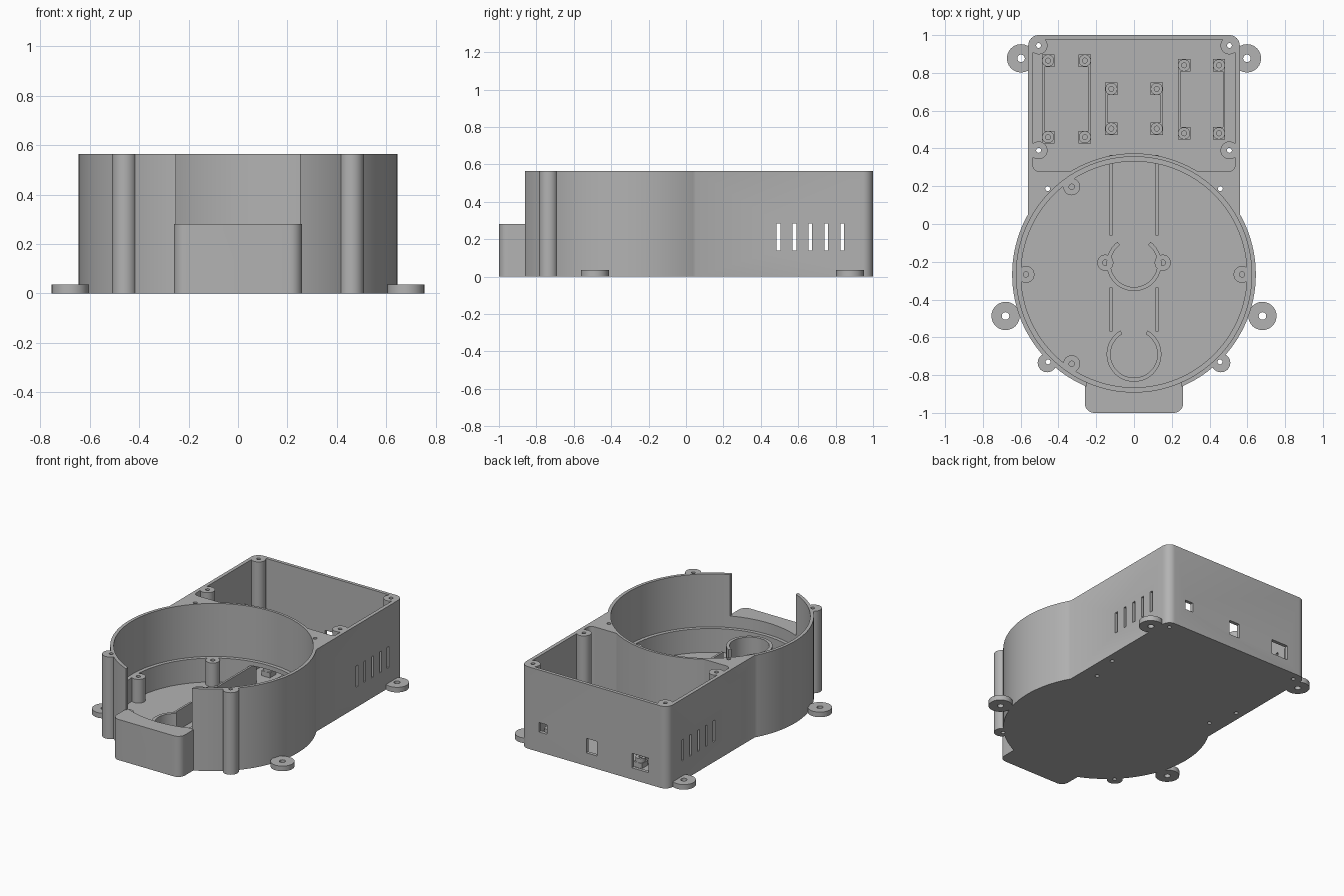
import bpy, bmesh
from math import cos, sin, radians, pi
from mathutils import Matrix

cube = bpy.data.objects.get("Cube")
if cube:
    bpy.data.objects.remove(cube, do_unlink=True)

grey = bpy.data.materials.new("plain_grey")
grey.use_nodes = True
grey.diffuse_color = (0.45, 0.45, 0.45, 1)
grey.node_tree.nodes["Principled BSDF"].inputs["Base Color"].default_value = (0.45, 0.45, 0.45, 1)

H = 0.565        # full height
FLOOR = 0.036    # floor thickness
LEDGE = 0.2      # height of the step inside the round chamber
CY = -0.267      # centre of the round chamber


def finish(name, bm):
    bmesh.ops.recalc_face_normals(bm, faces=bm.faces)
    mesh = bpy.data.meshes.new(name)
    bm.to_mesh(mesh)
    bm.free()
    mesh.materials.append(grey)
    obj = bpy.data.objects.new(name, mesh)
    bpy.context.scene.collection.objects.link(obj)
    return obj


def prism(name, pts, z0, z1):
    bm = bmesh.new()
    face = bm.faces.new([bm.verts.new((x, y, z0)) for x, y in pts])
    top = bmesh.ops.extrude_face_region(bm, geom=[face])["geom"]
    verts = [v for v in top if isinstance(v, bmesh.types.BMVert)]
    bmesh.ops.translate(bm, verts=verts, vec=(0, 0, z1 - z0))
    return finish(name, bm)


def arc(x, y, r, a0, a1, n):
    return [(x + r * cos(radians(a0 + (a1 - a0) * i / n)),
             y + r * sin(radians(a0 + (a1 - a0) * i / n))) for i in range(n + 1)]


def disc(name, x, y, r, z0, z1, n=32):
    return prism(name, arc(x, y, r, 0, 360, n)[:-1], z0, z1)


def box(name, x0, x1, y0, y1, z0, z1):
    return prism(name, [(x0, y0), (x1, y0), (x1, y1), (x0, y1)], z0, z1)


def rounded(name, x0, x1, y0, y1, r, z0, z1):
    pts = []
    for cx, cy, a in ((x1 - r, y1 - r, 0), (x0 + r, y1 - r, 90),
                      (x0 + r, y0 + r, 180), (x1 - r, y0 + r, 270)):
        pts += arc(cx, cy, r, a, a + 90, 8)
    return prism(name, pts, z0, z1)


def tube(name, x, y, r, hole, z0, z1, depth=None):
    """Round post with a hole in the top; no depth means the hole goes through."""
    if depth is None:
        prof = [(hole, z0), (hole, z1), (r, z1), (r, z0), (hole, z0)]
    else:
        prof = [(0, z1 - depth), (hole, z1 - depth), (hole, z1), (r, z1), (r, z0), (0, z0)]
    bm = bmesh.new()
    vs = [bm.verts.new((a, 0, z)) for a, z in prof]
    edges = [bm.edges.new(p) for p in zip(vs, vs[1:])]
    bmesh.ops.spin(bm, geom=vs + edges, axis=(0, 0, 1), cent=(0, 0, 0),
                   angle=2 * pi, steps=24)
    bmesh.ops.remove_doubles(bm, verts=bm.verts, dist=0.0001)
    bmesh.ops.transform(bm, matrix=Matrix.Translation((x, y, 0)), verts=bm.verts)
    return finish(name, bm)


def combine(target, tool, op):
    mod = target.modifiers.new("bool", "BOOLEAN")
    mod.operation, mod.solver, mod.object = op, "EXACT", tool
    bpy.context.view_layer.update()
    with bpy.context.temp_override(object=target, active_object=target):
        bpy.ops.object.modifier_apply(modifier=mod.name)
    bpy.data.objects.remove(tool, do_unlink=True)


def add(tool):
    combine(body, tool, "UNION")


def cut(tool):
    combine(body, tool, "DIFFERENCE")


# Housing shell: round chamber, rear box, front spout and outer posts
body = disc("housing", 0, CY, 0.645, 0, H, 128)
add(rounded("rear", -0.56, 0.56, CY, 1, 0.055, 0, H))
add(rounded("spout", -0.26, 0.26, -1, -0.7, 0.05, 0, 0.28))
for s in (-1, 1):
    add(disc("post", s * 0.46, -0.735, 0.05, 0, H))

# Round chamber with a stepped ledge
cut(disc("low_chamber", 0, CY, 0.598, FLOOR, 0.4, 128))
cut(disc("high_chamber", 0, CY, 0.623, LEDGE, 1, 128))

# Rear pocket, leaving the curved wall and four corner posts
pocket = rounded("pocket", -0.535, 0.535, 0.28, 0.977, 0.03, FLOOR, 1)
combine(pocket, disc("curve", 0, CY, 0.641, -0.5, 1.5, 128), "DIFFERENCE")
for s in (-1, 1):
    for y in (0.39, 0.945):
        combine(pocket, disc("corner", s * 0.505, y, 0.047, -0.5, 1.5), "DIFFERENCE")
cut(pocket)

# Front opening and cable passage
cut(box("gap", -0.252, 0.252, -1.2, -0.7, 0.28, 1))
cut(box("passage", -0.115, 0.115, 0.25, 0.45, FLOOR, 0.17))

# Side vents
for i in range(5):
    y = 0.495 + 0.085 * i
    cut(box("vent", -1, 1, y - 0.01, y + 0.01, 0.14, 0.285))

# Rear ports: centre x, centre z, width, height
for x, z, w, h in ((0.39, 0.17, 0.06, 0.065), (0.02, 0.14, 0.08, 0.1), (-0.35, 0.13, 0.125, 0.1)):
    cut(box("port", x - w / 2, x + w / 2, 0.9, 1.1, z - h / 2, z + h / 2))

# Screw holes running the full height
for s in (-1, 1):
    for x, y in ((0.505, 0.945), (0.505, 0.39), (0.457, 0.187), (0.455, -0.73)):
        cut(disc("screw", s * x, y, 0.013, -0.1, 1, 16))

# Mounting feet
for s, side in ((-1, "right"), (1, "left")):
    tube(f"front_foot_{side}", s * 0.68, -0.487, 0.075, 0.02, 0, 0.035)
    tube(f"rear_foot_{side}", s * 0.598, 0.877, 0.075, 0.02, 0, 0.035)

# Lid bosses under the ledge
for x, y in ((-0.572, CY), (0.572, CY), (-0.33, 0.197), (-0.33, -0.74)):
    tube("lid_boss", x, y, 0.045, 0.014, 0.02, LEDGE, 0.1)

# Cable channel rails
for s in (-1, 1):
    for y0, y1 in ((-0.06, 0.365), (-0.57, -0.335)):
        box("channel_rail", s * 0.122 - 0.007, s * 0.122 + 0.007, y0, y1, 0.02, 0.17)

# Open ring holders
for y, a in ((-0.21, 53), (-0.69, 60)):
    outer = arc(0, y, 0.145, a, a - 360 + 2 * (90 - a), 48)
    inner = arc(0, y, 0.124, a, a - 360 + 2 * (90 - a), 48)
    prism("ring_holder", outer + inner[::-1], 0.02, LEDGE)
for s in (-1, 1):
    tube("ring_ear", s * 0.152, -0.205, 0.043, 0.015, 0.02, LEDGE, 0.1)

# Board mounts: two columns x, two rows y, and the x offset of the side ribs
for xs, ys in (((-0.455, -0.26), (0.46, 0.865)),
               ((-0.12, 0.12), (0.505, 0.715)),
               ((0.265, 0.45), (0.48, 0.84))):
    for x, side in zip(xs, (-1, 1)):
        for y in ys:
            box("mount_pad", x - 0.033, x + 0.033, y - 0.033, y + 0.033, 0.02, 0.07)
            tube("standoff", x, y, 0.032, 0.013, 0.02, 0.098, 0.025)
        rib = x + side * 0.026
        box("board_rib", rib - 0.006, rib + 0.006, ys[0], ys[1], 0.02, 0.07)

# Smooth the round surfaces, keep the edges sharp
for obj in bpy.context.scene.collection.objects:
    if obj.type == "MESH":
        obj.select_set(True)
        bpy.context.view_layer.objects.active = obj
bpy.ops.object.shade_smooth_by_angle(angle=radians(30))
